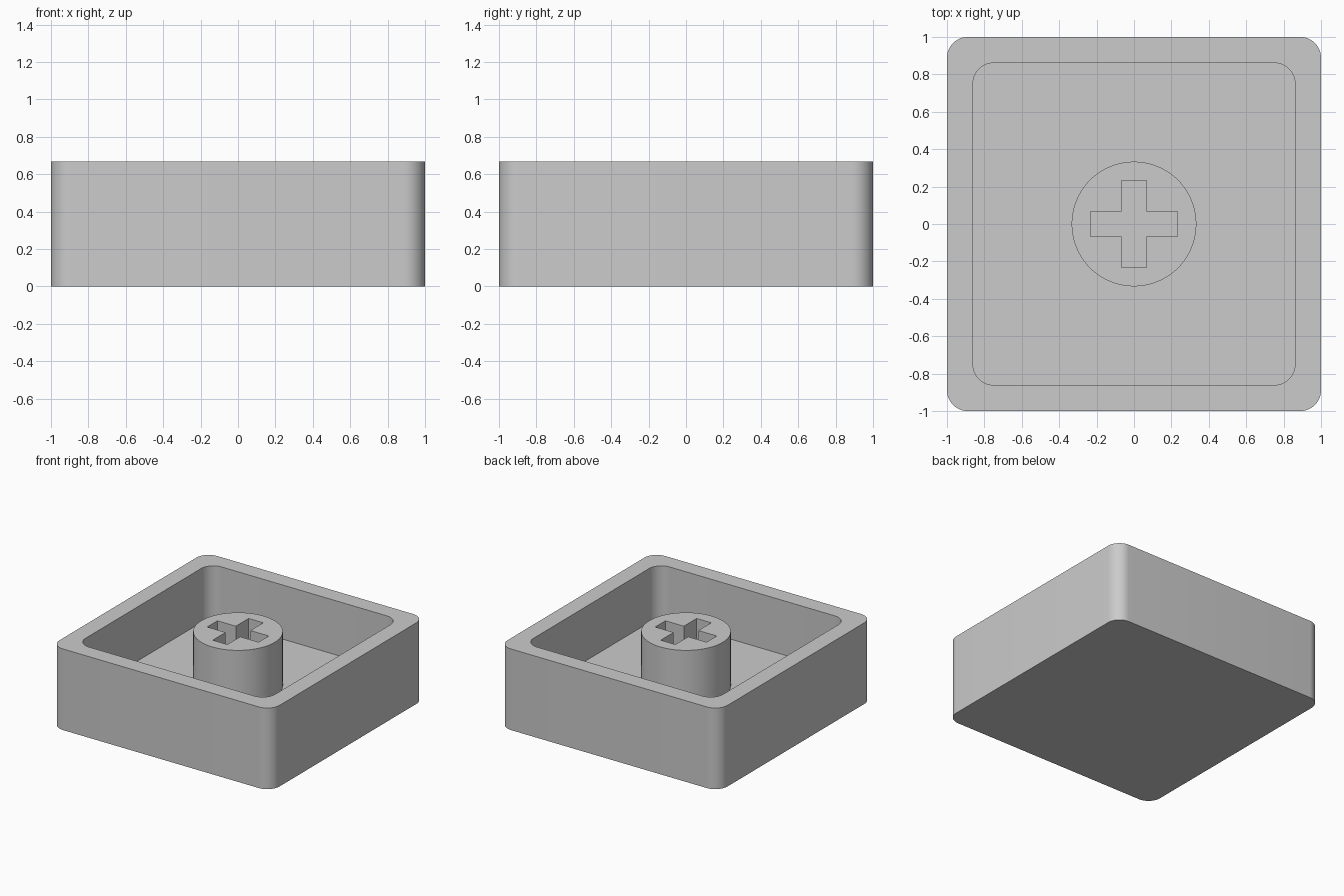
import bpy, bmesh
from math import cos, sin, pi, radians

cube = bpy.data.objects.get("Cube")
if cube:
    bpy.data.objects.remove(cube, do_unlink=True)

UNIT = 1 / 9            # one millimetre of an 18 mm wide part
HEIGHT = 6 * UNIT
FLOOR = 2 * UNIT
OUTER = 1.0
INNER = OUTER - 1.25 * UNIT
CORNER = UNIT

grey = bpy.data.materials.new("grey plastic")
grey.use_nodes = True
grey.diffuse_color = (0.6, 0.6, 0.6, 1)
grey.node_tree.nodes["Principled BSDF"].inputs["Base Color"].default_value = grey.diffuse_color


def rounded_square(half, radius, steps=12):
    points = []
    for corner in range(4):
        mid = pi / 4 + corner * pi / 2
        cx = (half - radius) * (1 if cos(mid) > 0 else -1)
        cy = (half - radius) * (1 if sin(mid) > 0 else -1)
        for i in range(steps + 1):
            a = corner * pi / 2 + i / steps * pi / 2
            points.append((cx + radius * cos(a), cy + radius * sin(a)))
    return points


def circle(radius, count=96):
    return [(radius * cos(2 * pi * i / count), radius * sin(2 * pi * i / count)) for i in range(count)]


def cross(reach, half):
    points = []
    x_y = [(reach, -half), (reach, half), (half, half)]
    for turn in range(4):
        points += x_y
        x_y = [(-y, x) for x, y in x_y]
    return points


def loft(name, rings):
    """Skin a stack of (outline, z) rings and cap both ends."""
    bm = bmesh.new()
    loops = [[bm.verts.new((x, y, z)) for x, y in outline] for outline, z in rings]
    for low, high in zip(loops, loops[1:]):
        for i in range(len(low)):
            j = (i + 1) % len(low)
            bm.faces.new((low[i], low[j], high[j], high[i]))
    bm.faces.new(loops[0][::-1])
    bm.faces.new(loops[-1])
    bmesh.ops.recalc_face_normals(bm, faces=bm.faces)
    mesh = bpy.data.meshes.new(name)
    bm.to_mesh(mesh)
    bm.free()
    mesh.materials.append(grey)
    obj = bpy.data.objects.new(name, mesh)
    bpy.context.collection.objects.link(obj)
    return obj


def select_only(obj):
    bpy.ops.object.select_all(action="DESELECT")
    obj.select_set(True)
    bpy.context.view_layer.objects.active = obj


# Open tray: outer wall, flat rim, inner wall and floor
outside = rounded_square(OUTER, CORNER)
inside = rounded_square(INNER, CORNER)
shell = loft("cap_shell", [(outside, 0), (outside, HEIGHT), (inside, HEIGHT), (inside, FLOOR)])

# Round stem with a cross-shaped socket down to the floor
disc = circle(3 * UNIT)
stem = loft("stem", [(disc, FLOOR), (disc, HEIGHT)])
socket = cross(2.1 * UNIT, 0.6 * UNIT)
cutter = loft("socket_cutter", [(socket, FLOOR - 0.1), (socket, HEIGHT + 0.1)])
cutter.hide_render = True
cut = stem.modifiers.new("socket", "BOOLEAN")
cut.operation = "DIFFERENCE"
cut.solver = "EXACT"
cut.object = cutter
select_only(stem)
bpy.ops.object.modifier_apply(modifier=cut.name)
bpy.data.objects.remove(cutter, do_unlink=True)

# Smooth round walls, crisp rims
for part in (shell, stem):
    select_only(part)
    bpy.ops.object.shade_smooth_by_angle(angle=radians(30))
